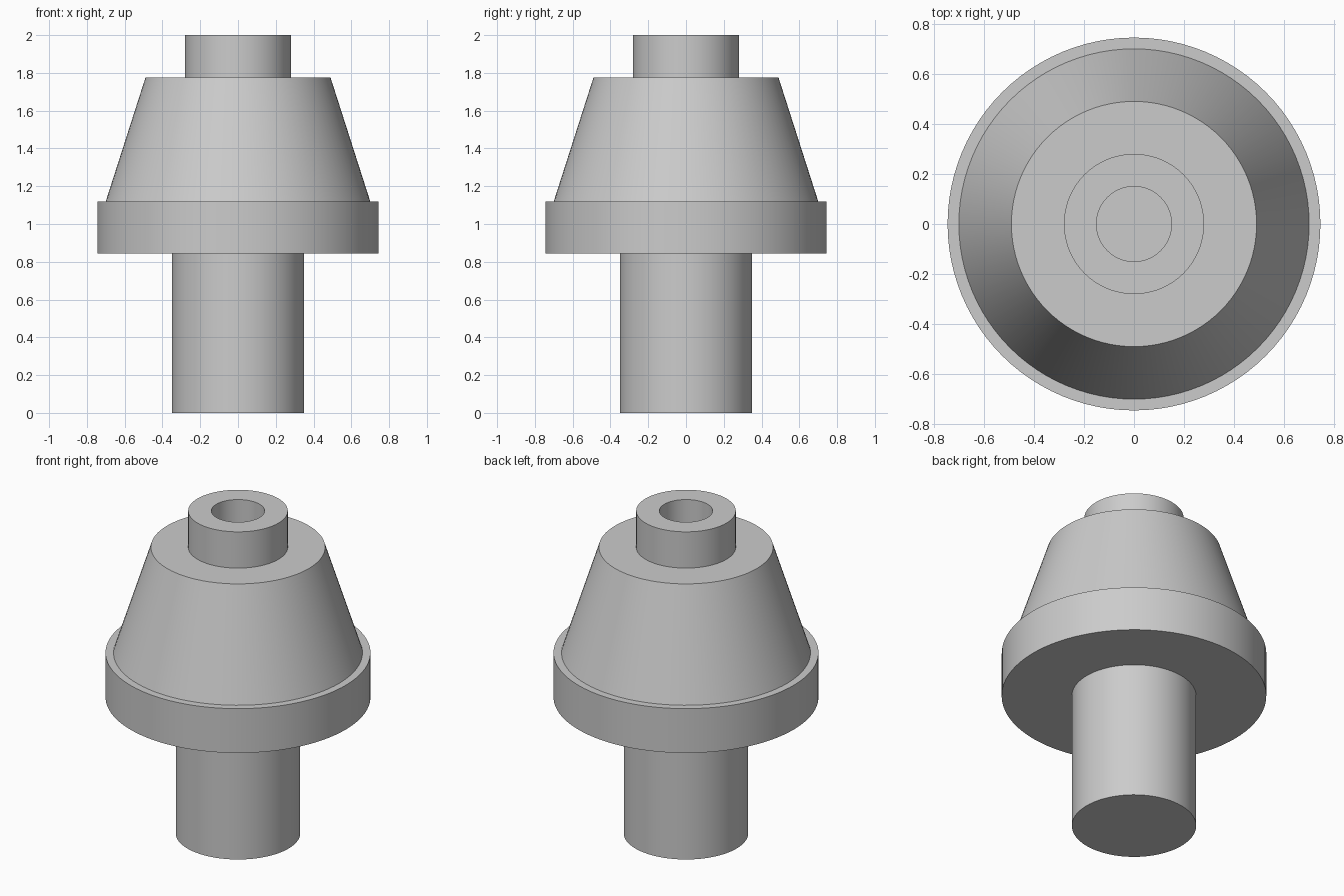
import bpy
import math

SEGMENTS = 96

cube = bpy.data.objects.get("Cube")
if cube:
    bpy.data.objects.remove(cube, do_unlink=True)

grey = bpy.data.materials.new("plain_grey")
grey.use_nodes = True
colour = (0.6, 0.6, 0.6, 1.0)
grey.diffuse_color = colour
grey.node_tree.nodes["Principled BSDF"].inputs["Base Color"].default_value = colour


def lathe(name, profile):
    """Revolve (radius, height) points, listed bottom-outside-top, around z."""
    verts, faces, rings = [], [], []
    for radius, height in profile:
        count = SEGMENTS if radius > 0 else 1
        start = len(verts)
        for i in range(count):
            a = math.tau * i / SEGMENTS
            verts.append((radius * math.cos(a), radius * math.sin(a), height))
        rings.append([start + i % count for i in range(SEGMENTS)])
    for low, high in zip(rings, rings[1:]):
        for i in range(SEGMENTS):
            j = (i + 1) % SEGMENTS
            corners = (low[i], low[j], high[j], high[i])
            faces.append(tuple(dict.fromkeys(corners)))
    mesh = bpy.data.meshes.new(name)
    mesh.from_pydata(verts, [], faces)
    mesh.materials.append(grey)
    obj = bpy.data.objects.new(name, mesh)
    bpy.context.collection.objects.link(obj)
    bpy.ops.object.select_all(action="DESELECT")
    obj.select_set(True)
    bpy.context.view_layer.objects.active = obj
    bpy.ops.object.shade_smooth_by_angle(angle=math.radians(30))
    return obj


# Key radii and heights
stem_r, flange_r, cone_r, shoulder_r, collar_r, bore_r = 0.35, 0.745, 0.70, 0.49, 0.28, 0.15
flange_z, cone_z, shoulder_z, top_z = 0.845, 1.12, 1.775, 2.0

# Solid stem with closed bottom
lathe("stem", [(0, 0), (stem_r, 0), (stem_r, flange_z)])

# Wide flange with a narrow ledge on top
lathe("flange", [(stem_r, flange_z), (flange_r, flange_z),
                 (flange_r, cone_z), (cone_r, cone_z)])

# Tapered body with flat shoulder
lathe("tapered_body", [(cone_r, cone_z), (shoulder_r, shoulder_z),
                       (collar_r, shoulder_z)])

# Collar with blind bore
lathe("collar", [(collar_r, shoulder_z), (collar_r, top_z), (bore_r, top_z),
                 (bore_r, shoulder_z), (0, shoulder_z)])
